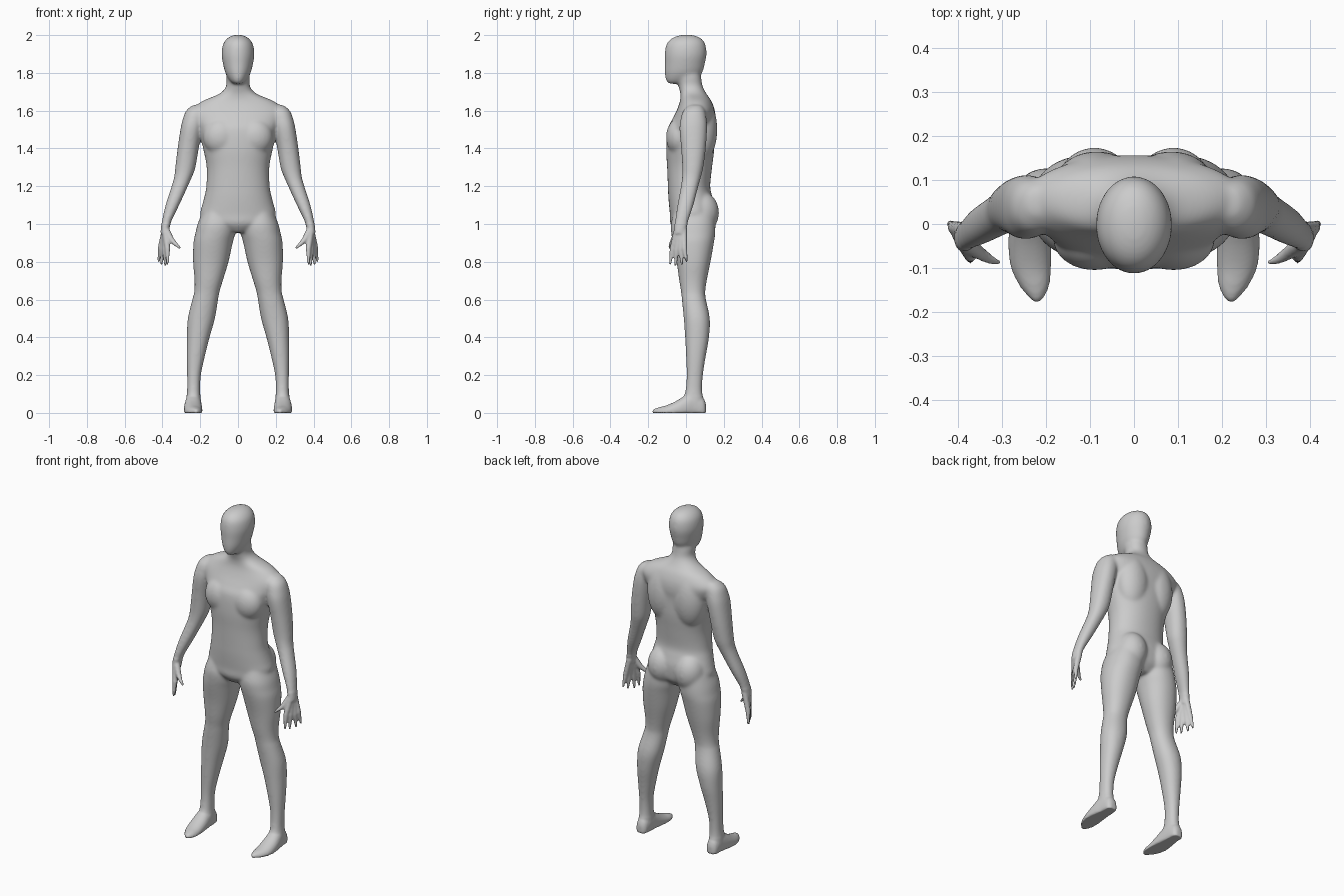
import bpy, bmesh, math
from mathutils import Vector, Matrix

bm = bmesh.new()


def catmull(a, b, c, d, t):
    return [0.5 * (2 * q + (r - p) * t + (2 * p - 5 * q + 4 * r - s) * t * t
                   + (3 * q - p - 3 * r + s) * t ** 3) for p, q, r, s in zip(a, b, c, d)]


def loft(rows, axis='z', side=1, p=2.15, n=40, steps=5):
    """Each row: station, then min/max of the two cross axes."""
    fine = []
    for i in range(len(rows) - 1):
        q = [rows[max(0, min(len(rows) - 1, i + k))] for k in (-1, 0, 1, 2)]
        fine += [catmull(*q, j / steps) for j in range(steps)]
    fine.append(rows[-1])
    rings = []
    for s, u0, u1, v0, v1 in fine:
        ring = []
        for k in range(n):
            a = 2 * math.pi * k / n
            c, d = math.cos(a), math.sin(a)
            u = (u0 + u1) / 2 + (u1 - u0) / 2 * math.copysign(abs(c) ** (2 / p), c)
            v = (v0 + v1) / 2 + (v1 - v0) / 2 * math.copysign(abs(d) ** (2 / p), d)
            co = (u * side, v, s) if axis == 'z' else (u * side, s, max(v, 0))
            ring.append(bm.verts.new(co))
        rings.append(ring)
    for r0, r1 in zip(rings, rings[1:]):
        for k in range(n):
            bm.faces.new((r0[k], r0[(k + 1) % n], r1[(k + 1) % n], r1[k]))
    bm.faces.new(rings[0])
    bm.faces.new(rings[-1])


def ball(c, r, side=1):
    m = Matrix.Translation((c[0] * side, c[1], c[2])) @ Matrix.Diagonal((*r, 1))
    bmesh.ops.create_uvsphere(bm, u_segments=24, v_segments=16, radius=1, matrix=m)


def limb(points, side):
    """Tapered chain of cones and balls through (x, y, z, radius)."""
    for a, b in zip(points, points[1:]):
        pa, pb = (Vector((q[0] * side, q[1], q[2])) for q in (a, b))
        d = pb - pa
        m = Matrix.Translation((pa + pb) / 2) @ d.to_track_quat('Z', 'Y').to_matrix().to_4x4()
        bmesh.ops.create_cone(bm, cap_ends=True, segments=16, radius1=a[3], radius2=b[3],
                              depth=d.length, matrix=m)
    for x, y, z, r in points:
        ball((x, y, z), (r, r, r), side)


# torso and neck: z, half width, front, back
torso = [(.955, .05, -.05, .10), (1.0, .17, -.082, .14), (1.05, .2, -.085, .15),
         (1.1, .19, -.09, .15), (1.15, .177, -.094, .138), (1.2, .168, -.096, .128),
         (1.3, .166, -.1, .138), (1.4, .185, -.105, .15), (1.5, .208, -.098, .152),
         (1.55, .235, -.075, .157), (1.6, .25, -.05, .153), (1.65, .19, -.032, .135),
         (1.69, .098, -.03, .108), (1.73, .063, -.04, .088), (1.78, .062, -.05, .08),
         (1.83, .05, -.05, .07)]
loft([(z, -w, w, f, b) for z, w, f, b in torso])

# head
head = [(1.742, .022, -.092, -.02), (1.76, .044, -.106, .04), (1.8, .067, -.113, .085),
        (1.85, .08, -.113, .1), (1.9, .087, -.113, .109), (1.95, .08, -.104, .103),
        (1.98, .06, -.08, .084), (1.996, .034, -.045, .052), (2.002, .01, -.01, .02)]
loft([(z, -w, w, f, b) for z, w, f, b in head], p=2.0)

leg = [(1.06, .03, .19, -.065, .15), (1.0, .012, .214, -.08, .155), (.95, .015, .226, -.078, .155),
       (.9, .028, .236, -.07, .148), (.8, .05, .238, -.05, .13), (.7, .08, .23, -.036, .11),
       (.64, .098, .232, -.026, .102), (.6, .105, .242, -.022, .106), (.5, .122, .266, -.012, .126),
       (.4, .15, .271, -.005, .122), (.3, .175, .272, 0, .105), (.2, .196, .27, .003, .09),
       (.12, .2, .27, -.003, .086), (.06, .197, .275, -.02, .094), (.02, .2, .275, -.02, .096)]

foot = [(.106, .22, .25, -.01, .045), (.09, .203, .268, -.03, .08), (.04, .195, .276, -.03, .115),
        (0, .192, .283, -.03, .095), (-.05, .189, .286, -.03, .064), (-.1, .189, .28, -.03, .041),
        (-.14, .192, .262, -.03, .03), (-.165, .203, .242, -.02, .022), (-.178, .215, .228, -.01, .014)]

arm = [(1.63, .19, .24, .02, .08), (1.6, .17, .275, -.015, .1), (1.55, .18, .294, -.03, .11),
       (1.5, .19, .305, -.035, .112), (1.4, .208, .32, -.026, .105), (1.3, .225, .332, -.02, .092),
       (1.25, .243, .338, -.021, .08), (1.2, .265, .352, -.027, .066), (1.1, .311, .384, -.046, .04),
       (1.02, .35, .402, -.058, .014), (.98, .362, .408, -.062, .004), (.95, .365, .41, -.064, 0)]

# knuckle and tip of each finger
fingers = [((.373, -.072, .87), (.373, -.084, .79)), ((.387, -.05, .862), (.385, -.055, .783)),
           ((.4, -.028, .862), (.405, -.022, .787)), ((.411, -.008, .87), (.42, .003, .803))]

for s in (1, -1):
    loft(leg, side=s)
    loft(foot, 'y', s)
    loft(arm, side=s)
    # palm and fingers
    for i, (k, t) in enumerate(fingers):
        w = (.386, -.045 + .011 * i, .97)
        mid = [(a + b) / 2 for a, b in zip(k, t)]
        limb([(*w, .018), (*k, .0145), (*mid, .0105), (*t, .0065)], s)
    # thumb
    limb([(.38, -.045, .965, .019), (.352, -.066, .915, .0155), (.33, -.08, .893, .011),
          (.31, -.087, .875, .007)], s)
    # buttock, shoulder blade and chest masses
    ball((.09, .085, 1.06), (.088, .09, .11), s)
    ball((.085, .085, 1.5), (.1, .081, .17), s)
    ball((.09, -.035, 1.46), (.095, .071, .1), s)

bmesh.ops.recalc_face_normals(bm, faces=bm.faces)
mesh = bpy.data.meshes.new("human_body")
bm.to_mesh(mesh)
bm.free()
body = bpy.data.objects.new("human_body", mesh)
bpy.context.collection.objects.link(body)
bpy.context.view_layer.objects.active = body
body.select_set(True)

# fuse the parts into one skin
fuse = body.modifiers.new("fuse", 'REMESH')
fuse.mode = 'VOXEL'
fuse.voxel_size = .006
bpy.ops.object.modifier_apply(modifier="fuse")

# soften the joins, sparing hands, feet and crown
soft = body.vertex_groups.new(name="soft")
soft.add([v.index for v in body.data.vertices
          if v.co.z > .09 and not (abs(v.co.x) > .29 and v.co.z < 1.0)], 1, 'REPLACE')
for name, count, group in (("blend", 28, "soft"), ("polish", 3, "")):
    m = body.modifiers.new(name, 'SMOOTH')
    m.factor = .5
    m.iterations = count
    m.vertex_group = group
    bpy.ops.object.modifier_apply(modifier=name)
bpy.ops.object.shade_smooth()
